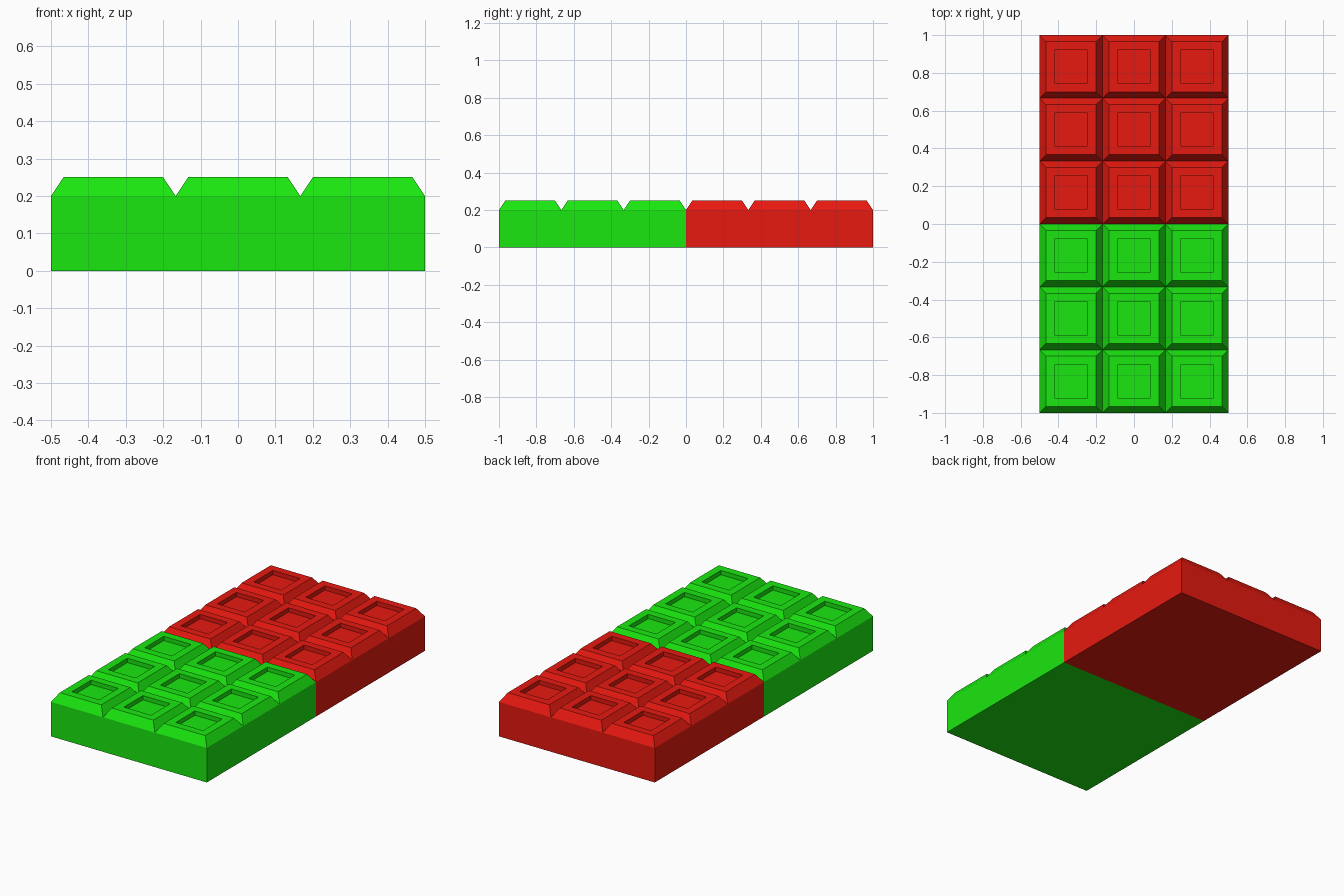
import bpy, bmesh
from mathutils import Vector, Matrix

if "Cube" in bpy.data.objects:
    bpy.data.objects.remove(bpy.data.objects["Cube"])

CELL = 1 / 3        # side of one square
BASE = 0.2          # height of the grooves
TOP = 0.25          # height of the raised squares


def half_bar(name, y, color):
    bm = bmesh.new()
    # Solid slab topped by a 3 x 3 grid
    bmesh.ops.create_grid(bm, x_segments=3, y_segments=3, size=0.5,
                          matrix=Matrix.Translation((0, y, BASE)))
    cells = bm.faces[:]
    rim = [e for e in bm.edges if e.is_boundary]
    walls = bmesh.ops.extrude_edge_only(bm, edges=rim)["geom"]
    for v in walls:
        if isinstance(v, bmesh.types.BMVert):
            v.co.z = 0
    bottom = [e for e in bm.edges if e.is_boundary]
    bmesh.ops.contextual_create(bm, geom=bottom)
    bmesh.ops.recalc_face_normals(bm, faces=bm.faces[:])

    # Sloped sides of each square, then its flat rim
    bmesh.ops.inset_individual(bm, faces=cells, thickness=CELL / 10,
                               depth=TOP - BASE, use_even_offset=True)
    bmesh.ops.inset_individual(bm, faces=cells, thickness=0.046,
                               use_even_offset=True)
    # Straight-walled recess in each square
    floors = bmesh.ops.extrude_discrete_faces(bm, faces=cells)["faces"]
    for f in floors:
        bmesh.ops.translate(bm, verts=f.verts[:], vec=Vector((0, 0, -0.025)))

    mesh = bpy.data.meshes.new(name)
    bm.to_mesh(mesh)
    bm.free()
    mat = bpy.data.materials.new(name + "_color")
    mat.diffuse_color = color
    mat.use_nodes = True
    mat.node_tree.nodes["Principled BSDF"].inputs["Base Color"].default_value = mat.diffuse_color
    mesh.materials.append(mat)
    obj = bpy.data.objects.new(name, mesh)
    bpy.context.collection.objects.link(obj)


half_bar("front_bar_half", -0.5, (0.01, 0.8, 0.005, 1))
half_bar("back_bar_half", 0.5, (0.8, 0.01, 0.005, 1))
